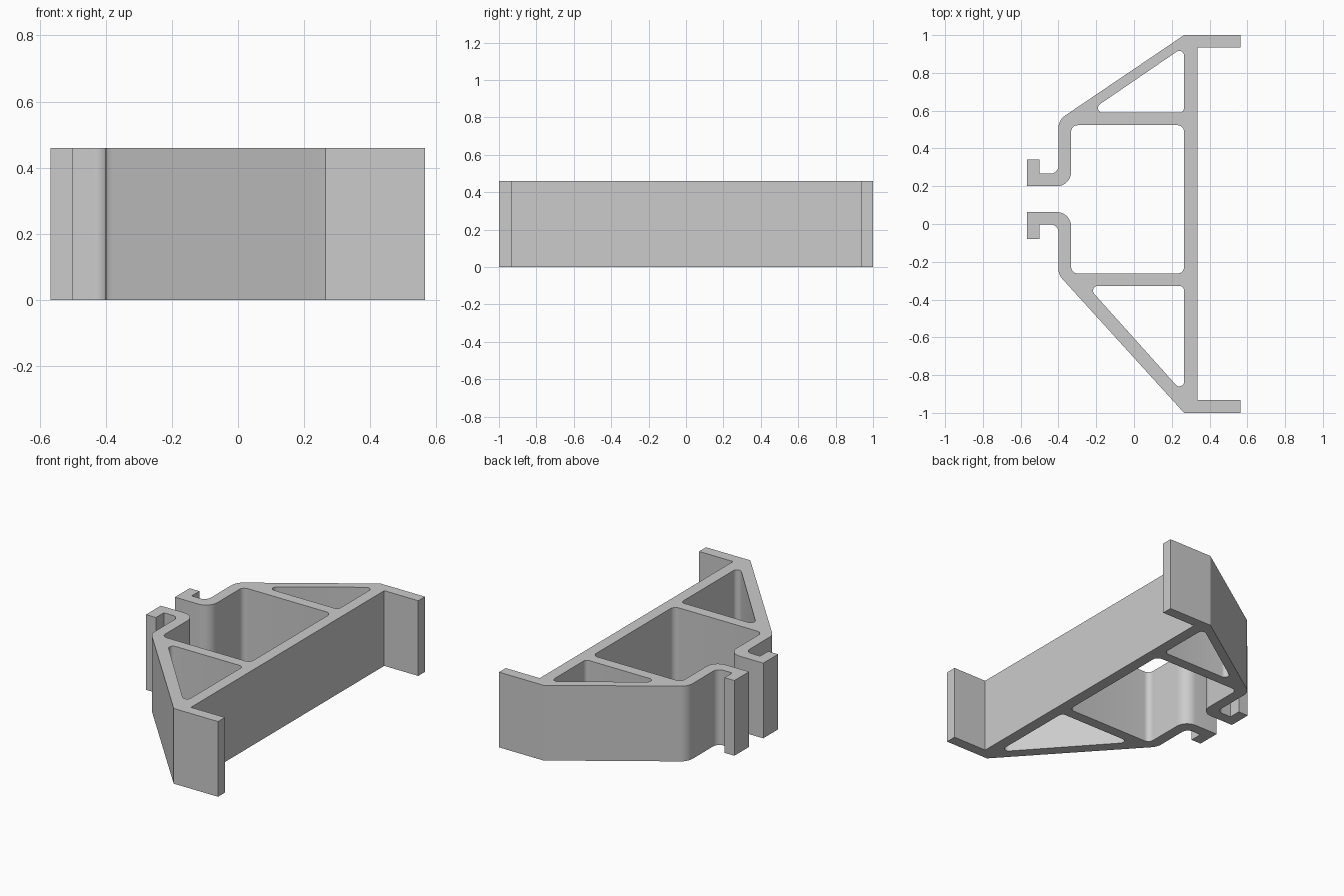
import bpy, bmesh, math
from mathutils import Vector

if "Cube" in bpy.data.objects:
    bpy.data.objects.remove(bpy.data.objects["Cube"])

HEIGHT = 0.46


def rounded(points, steps=8):
    """Outline of (x, y, radius) corners with each corner filleted."""
    out = []
    n = len(points)
    for i, (x, y, r) in enumerate(points):
        p = Vector((x, y))
        if r == 0:
            out.append(p)
            continue
        a = (Vector(points[i - 1][:2]) - p).normalized()
        b = (Vector(points[(i + 1) % n][:2]) - p).normalized()
        half = a.angle(b) / 2
        centre = p + (a + b).normalized() * (r / math.sin(half))
        start = p + a * (r / math.tan(half)) - centre
        end = p + b * (r / math.tan(half)) - centre
        sweep = math.pi - 2 * half
        for k in range(steps + 1):
            t = k / steps
            out.append(centre + (start * math.sin((1 - t) * sweep)
                                 + end * math.sin(t * sweep)) / math.sin(sweep))
    return out


def extrude_profile(name, loops, height, material):
    bm = bmesh.new()
    edges = []
    for loop in loops:
        vs = [bm.verts.new((p.x, p.y, 0)) for p in loop]
        edges += [bm.edges.new((v, vs[i - 1])) for i, v in enumerate(vs)]
    bmesh.ops.triangle_fill(bm, use_beauty=True, edges=edges, normal=(0, 0, 1))
    res = bmesh.ops.extrude_face_region(bm, geom=bm.faces[:], use_keep_orig=True)
    top = [g for g in res["geom"] if isinstance(g, bmesh.types.BMVert)]
    bmesh.ops.translate(bm, verts=top, vec=(0, 0, height))
    bmesh.ops.recalc_face_normals(bm, faces=bm.faces[:])
    mesh = bpy.data.meshes.new(name)
    bm.to_mesh(mesh)
    bm.free()
    mesh.materials.append(material)
    obj = bpy.data.objects.new(name, mesh)
    bpy.context.collection.objects.link(obj)
    bpy.context.view_layer.objects.active = obj
    obj.select_set(True)
    bpy.ops.object.shade_smooth_by_angle(angle=math.radians(30))
    return obj


grey = bpy.data.materials.new("grey")
grey.diffuse_color = (0.6, 0.6, 0.6, 1)
grey.use_nodes = True
grey.node_tree.nodes["Principled BSDF"].inputs["Base Color"].default_value = grey.diffuse_color

# Outer wall, open middle pocket, hooks and end flanges as one outline
outline = [
    # upper hook underside and middle pocket
    (-0.567, 0.20, 0), (-0.333, 0.20, 0.075), (-0.333, 0.523, 0.035),
    (0.265, 0.523, 0.035), (0.265, -0.262, 0.035), (-0.333, -0.262, 0.035),
    # lower hook
    (-0.333, 0.063, 0.075), (-0.567, 0.063, 0), (-0.567, -0.08, 0),
    (-0.50, -0.08, 0), (-0.50, -0.003, 0), (-0.40, -0.003, 0.04),
    # lower brace, flange, back plate, upper flange, upper brace
    (-0.40, -0.268, 0.08), (0.265, -1, 0), (0.565, -1, 0), (0.565, -0.933, 0),
    (0.335, -0.933, 0), (0.335, 0.935, 0), (0.565, 0.935, 0), (0.565, 1, 0),
    (0.265, 1, 0), (-0.40, 0.55, 0.08),
    # upper hook
    (-0.40, 0.267, 0.04), (-0.50, 0.267, 0), (-0.50, 0.342, 0), (-0.567, 0.342, 0),
]
# Triangular openings between braces and back plate
upper_hole = [(0.265, 0.939, 0.025), (-0.247, 0.589, 0.025), (0.265, 0.589, 0.025)]
lower_hole = [(0.265, -0.90, 0.025), (-0.248, -0.328, 0.025), (0.265, -0.328, 0.025)]

extrude_profile("clip_bracket", [rounded(p) for p in (outline, upper_hole, lower_hole)],
                HEIGHT, grey)
